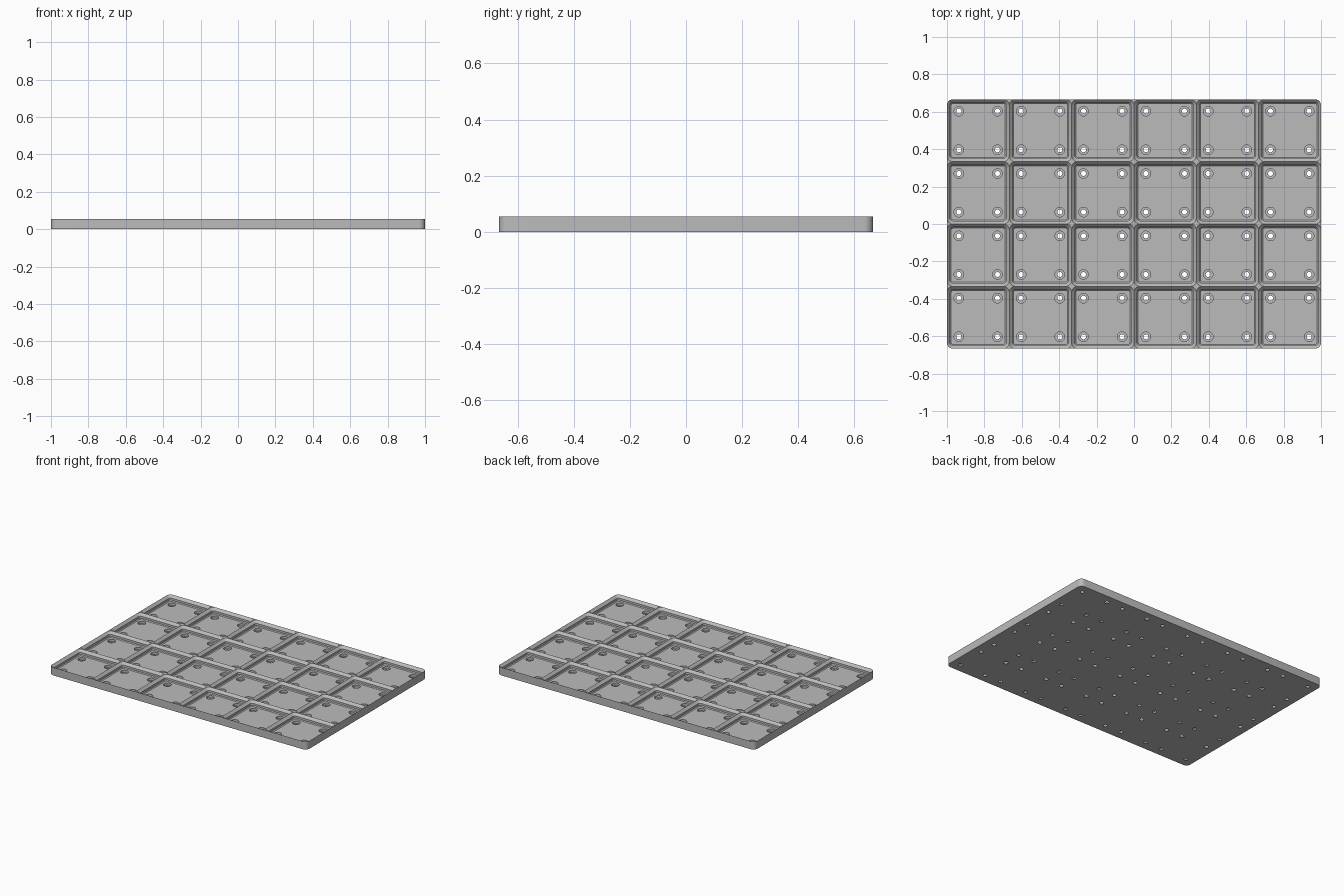
import bpy
import bmesh
from math import cos, sin, pi

cube = bpy.data.objects.get("Cube")
if cube:
    bpy.data.objects.remove(cube, do_unlink=True)

MM = 2 / 252            # one millimetre in model units
COLS, ROWS, PITCH = 6, 4, 42
HEIGHT, FLOOR = 7.0, 2.35
CORNER = 4.0            # outer corner radius of plate and pockets
ARC, HOLE_SEGS = 6, 20

bm = bmesh.new()


def rounded_rect(cx, cy, width, depth, radius, z):
    """Ring of vertices round a rectangle, ARC + 1 per corner."""
    ring = []
    for k, (sx, sy) in enumerate([(1, 1), (-1, 1), (-1, -1), (1, -1)]):
        for i in range(ARC + 1):
            a = (k + i / ARC) * pi / 2
            x = cx + sx * (width / 2 - radius) + radius * cos(a)
            y = cy + sy * (depth / 2 - radius) + radius * sin(a)
            ring.append(bm.verts.new((x * MM, y * MM, z * MM)))
    return ring


def circle(cx, cy, radius, z):
    angles = [2 * pi * i / HOLE_SEGS for i in range(HOLE_SEGS)]
    return [bm.verts.new(((cx + radius * cos(a)) * MM,
                          (cy + radius * sin(a)) * MM, z * MM)) for a in angles]


def loft(rings):
    for a, b in zip(rings, rings[1:]):
        for i in range(len(a)):
            j = (i + 1) % len(a)
            bm.faces.new((a[i], a[j], b[j], b[i]))


def loop_edges(ring):
    return [bm.edges.get((ring[i - 1], ring[i])) for i in range(len(ring))]


def fill(edges, up):
    bmesh.ops.triangle_fill(bm, use_beauty=True, edges=edges, normal=(0, 0, up))


# Outer wall
outline = [rounded_rect(0, 0, COLS * PITCH, ROWS * PITCH, CORNER, z)
           for z in (HEIGHT, 0)]
loft(outline)
bottom_edges = loop_edges(outline[1])

# Pocket profile: inset from the cell edge and height
PROFILE = [(0, HEIGHT), (2.15, HEIGHT - 2.15), (2.15, FLOOR + 0.7), (2.85, FLOOR)]
# Stepped hole profile: radius and height
HOLE = [(3.25, FLOOR), (3.25, 0.35), (1.7, 0.35), (1.7, 0)]

for col in range(COLS):
    for row in range(ROWS):
        cx = (col - (COLS - 1) / 2) * PITCH
        cy = (row - (ROWS - 1) / 2) * PITCH

        # Sloped pocket sides
        rings = [rounded_rect(cx, cy, PITCH - 2 * d, PITCH - 2 * d, CORNER - d, z)
                 for d, z in PROFILE]
        loft(rings)
        floor_edges = loop_edges(rings[-1])

        for k, (sx, sy) in enumerate([(1, 1), (-1, 1), (-1, -1), (1, -1)]):
            # Stepped through hole
            steps = [circle(cx + 13 * sx, cy + 13 * sy, r, z) for r, z in HOLE]
            loft(steps)
            floor_edges += loop_edges(steps[0])
            bottom_edges += loop_edges(steps[-1])

            # Flat star tips where cells meet; plate corners stay round
            px, py = cx + sx * PITCH / 2, cy + sy * PITCH / 2
            if abs(px) > COLS * PITCH / 2 - 1 and abs(py) > ROWS * PITCH / 2 - 1:
                continue
            tip = bm.verts.new((px * MM, py * MM, HEIGHT * MM))
            arc = rings[0][k * (ARC + 1):(k + 1) * (ARC + 1)]
            for a, b in zip(arc, arc[1:]):
                bm.faces.new((tip, b, a))

        # Pocket floor
        fill(floor_edges, 1)

# Underside
fill(bottom_edges, -1)

bmesh.ops.remove_doubles(bm, verts=bm.verts[:], dist=0.00005)
bmesh.ops.recalc_face_normals(bm, faces=bm.faces[:])

mesh = bpy.data.meshes.new("grid_baseplate")
bm.to_mesh(mesh)
bm.free()

# Single grey plastic
grey = bpy.data.materials.new("plain grey")
grey.use_nodes = True
colour = (0.5, 0.5, 0.5, 1)
grey.diffuse_color = colour
for node in grey.node_tree.nodes:
    if node.type == 'BSDF_PRINCIPLED':
        node.inputs["Base Color"].default_value = colour
mesh.materials.append(grey)

plate = bpy.data.objects.new("grid_baseplate", mesh)
bpy.context.collection.objects.link(plate)
bpy.ops.object.select_all(action='DESELECT')
plate.select_set(True)
bpy.context.view_layer.objects.active = plate
bpy.ops.object.shade_smooth_by_angle(angle=pi / 6)
